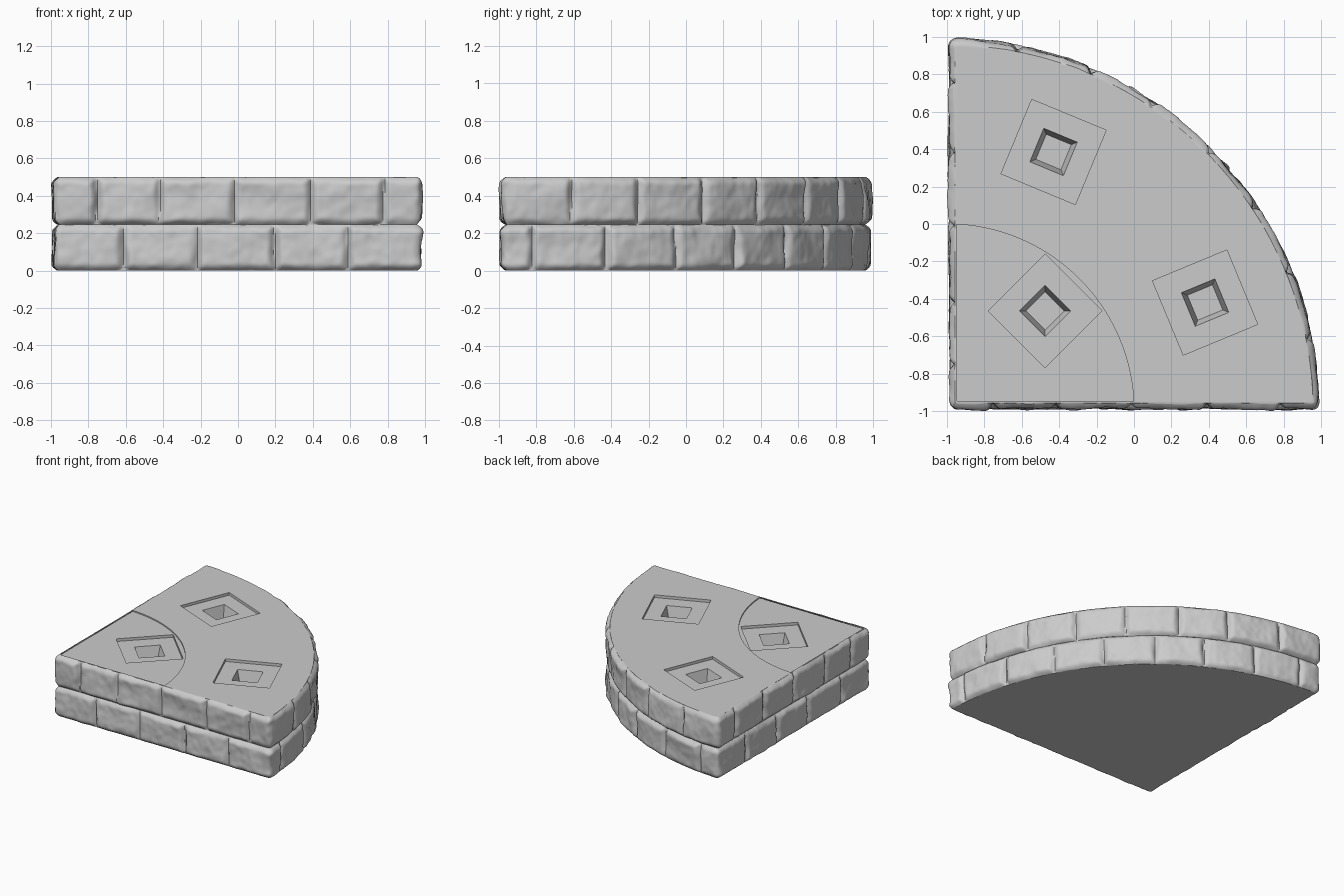
import bpy, bmesh, math, random
from mathutils import Vector, Matrix, noise

random.seed(4)
if "Cube" in bpy.data.objects:
    bpy.data.objects.remove(bpy.data.objects["Cube"])

HEIGHT, MID, RADIUS = 0.5, 0.245, 2.0
CORNER = Vector((-1, -1))
ARC = RADIUS * math.pi / 2
TOTAL = 2 * RADIUS + ARC
COLUMNS = 720


def make_material(name, value):
    mat = bpy.data.materials.new(name)
    mat.use_nodes = True
    color = (value, value, value, 1)
    mat.diffuse_color = color
    mat.node_tree.nodes["Principled BSDF"].inputs["Base Color"].default_value = color
    return mat


stone = make_material("grey stone", 0.6)


def finish(name, bm, smooth=False):
    bmesh.ops.recalc_face_normals(bm, faces=bm.faces)
    mesh = bpy.data.meshes.new(name)
    bm.to_mesh(mesh)
    bm.free()
    obj = bpy.data.objects.new(name, mesh)
    bpy.context.collection.objects.link(obj)
    mesh.materials.append(stone)
    if smooth:
        bpy.ops.object.select_all(action="DESELECT")
        obj.select_set(True)
        bpy.context.view_layer.objects.active = obj
        bpy.ops.object.shade_smooth_by_angle(angle=math.radians(40))
    return obj


# Quarter-circle outline: front edge, arc, left edge, with softened corners
def sharp_point(s):
    s %= TOTAL
    if s < RADIUS:
        return CORNER + Vector((s, 0))
    if s < RADIUS + ARC:
        a = (s - RADIUS) / RADIUS
        return CORNER + RADIUS * Vector((math.cos(a), math.sin(a)))
    return CORNER + Vector((0, TOTAL - s))


def soft_point(s, reach=6):
    pts = [sharp_point(s + k * 0.01) for k in range(-reach, reach + 1)]
    return sum(pts, Vector((0, 0))) / len(pts)


STEPS = [i * TOTAL / COLUMNS for i in range(COLUMNS)]
outline = [soft_point(s) for s in STEPS]
inward = []
for i in range(COLUMNS):
    t = (outline[(i + 1) % COLUMNS] - outline[i - 1]).normalized()
    inward.append(Vector((-t.y, t.x)))


def squeeze(distance, reach):
    return max(0.0, 1 - distance / reach)


# One course of hewn bricks, as a relief that follows the outline
def brick_course(name, z0, z1, straight, arc_start, arc_count):
    joints = list(straight)
    joints += [RADIUS + arc_start + k * ARC / 8 for k in range(arc_count)]
    joints += [TOTAL - x for x in reversed(straight)]
    joints = [j + random.uniform(-0.02, 0.02) for j in joints]
    traits = [(random.uniform(0, 0.008), random.uniform(-0.03, 0.03),
               random.uniform(-0.05, 0.05)) for _ in joints]
    rows = 24
    bm = bmesh.new()
    grid = []
    for i, s in enumerate(STEPS):
        index = sum(j <= s for j in joints) - 1
        start, end = joints[index], joints[(index + 1) % len(joints)]
        left, right = (s - start) % TOTAL, (end - s) % TOTAL
        depth, lean, tilt = traits[index]
        column = []
        for r in range(rows + 1):
            # rows gather near the upper and lower edges
            f = 0.5 - 0.5 * math.cos(math.pi * r / rows)
            z = z0 + (z1 - z0) * f
            p = outline[i]
            spot = Vector((p.x, p.y, z)) + Vector((index * 3.1, z0 * 9, 0))
            wobble = 0.012 * noise.noise(spot * 9)
            a = squeeze(min(left, right) + wobble, 0.045)
            b = squeeze(min(z - z0, z1 - z) + wobble * 0.5, 0.04)
            edge = min(1.0, math.hypot(a * a, b * b))
            rough = 0.010 * noise.noise(spot * 7) + 0.004 * noise.noise(spot * 22)
            chip = 0.02 * max(0.0, abs(noise.noise(spot * 4 + Vector((5, 2, 8)))) - 0.28)
            swing = max(-0.15, min(0.15, (left - right) / 2))
            inset = 0.008 + depth + rough + chip + lean * swing + tilt * (z - (z0 + z1) / 2)
            inset = max(0.0, inset) * (1 - edge) + 0.042 * edge
            q = p + inward[i] * inset
            column.append(bm.verts.new((q.x, q.y, z)))
        # hidden returns into the core
        for z, where in ((z0, 0), (z1, len(column) + 1)):
            q = p + inward[i] * 0.052
            column.insert(where, bm.verts.new((q.x, q.y, z)))
        grid.append(column)
    for i in range(COLUMNS):
        here, after = grid[i], grid[(i + 1) % COLUMNS]
        for r in range(len(here) - 1):
            bm.faces.new((here[r], after[r], after[r + 1], here[r + 1]))
    return finish(name, bm, smooth=True)


brick_course("lower_bricks", 0.0, MID, [0.4, 0.8, 1.2, 1.6], 0.2, 8)
brick_course("upper_bricks", MID, HEIGHT, [0.23, 0.6, 1.0, 1.4, 1.77], ARC / 8, 7)


# Prism or tapered block lofted between two loops of points
def loft(name, lower, upper, z0, z1):
    bm = bmesh.new()
    low = [bm.verts.new((p.x, p.y, z0)) for p in lower]
    top = [bm.verts.new((p.x, p.y, z1)) for p in upper]
    bm.faces.new(low)
    bm.faces.new(top)
    n = len(low)
    for i in range(n):
        bm.faces.new((low[i], low[(i + 1) % n], top[(i + 1) % n], top[i]))
    return finish(name, bm)


def square(center, side, angle):
    turn = Matrix.Rotation(angle, 2)
    return [center + turn @ (Vector(c) * side / 2)
            for c in ((-1, -1), (1, -1), (1, 1), (-1, 1))]


# Flat core slab carrying the paved top
core = [outline[i] + inward[i] * 0.044 for i in range(0, COLUMNS, 2)]
slab = loft("floor_slab", core, core, 0.0, HEIGHT)

# Cutters: sunken quarter disc, then shallow square trays with tapered sockets
FLOOR = HEIGHT - 0.01
back = CORNER - Vector((0.3, 0.3))
disc = [CORNER + Vector((math.cos(a), math.sin(a)))
        for a in [math.pi * k / 96 for k in range(49)]]
disc += [Vector((-1.3, 0)), back, Vector((0, -1.3))]
cutters = [loft("disc_cutter", disc, disc, FLOOR, 0.7)]
sockets = (((-0.43, 0.385), -22.5, HEIGHT), ((0.38, -0.42), 22.5, HEIGHT),
           ((-0.475, -0.465), 45, FLOOR))
for place, degrees, level in sockets:
    center, angle = Vector(place), math.radians(degrees)
    tray = square(center, 0.43, angle)
    cutters.append(loft("tray_cutter", tray, tray, level - 0.022, 0.7))
    cutters.append(loft("socket_cutter", square(center, 0.145, angle),
                        square(center, 0.195, angle), level - 0.13, level - 0.02))

for cutter in cutters:
    cutter.hide_render = True
    cut = slab.modifiers.new("cut", "BOOLEAN")
    cut.operation, cut.solver, cut.object = "DIFFERENCE", "EXACT", cutter

# Bake the cuts and drop the cutters
graph = bpy.context.evaluated_depsgraph_get()
baked = bpy.data.meshes.new_from_object(slab.evaluated_get(graph))
slab.modifiers.clear()
slab.data = baked
for cutter in cutters:
    bpy.data.objects.remove(cutter)
